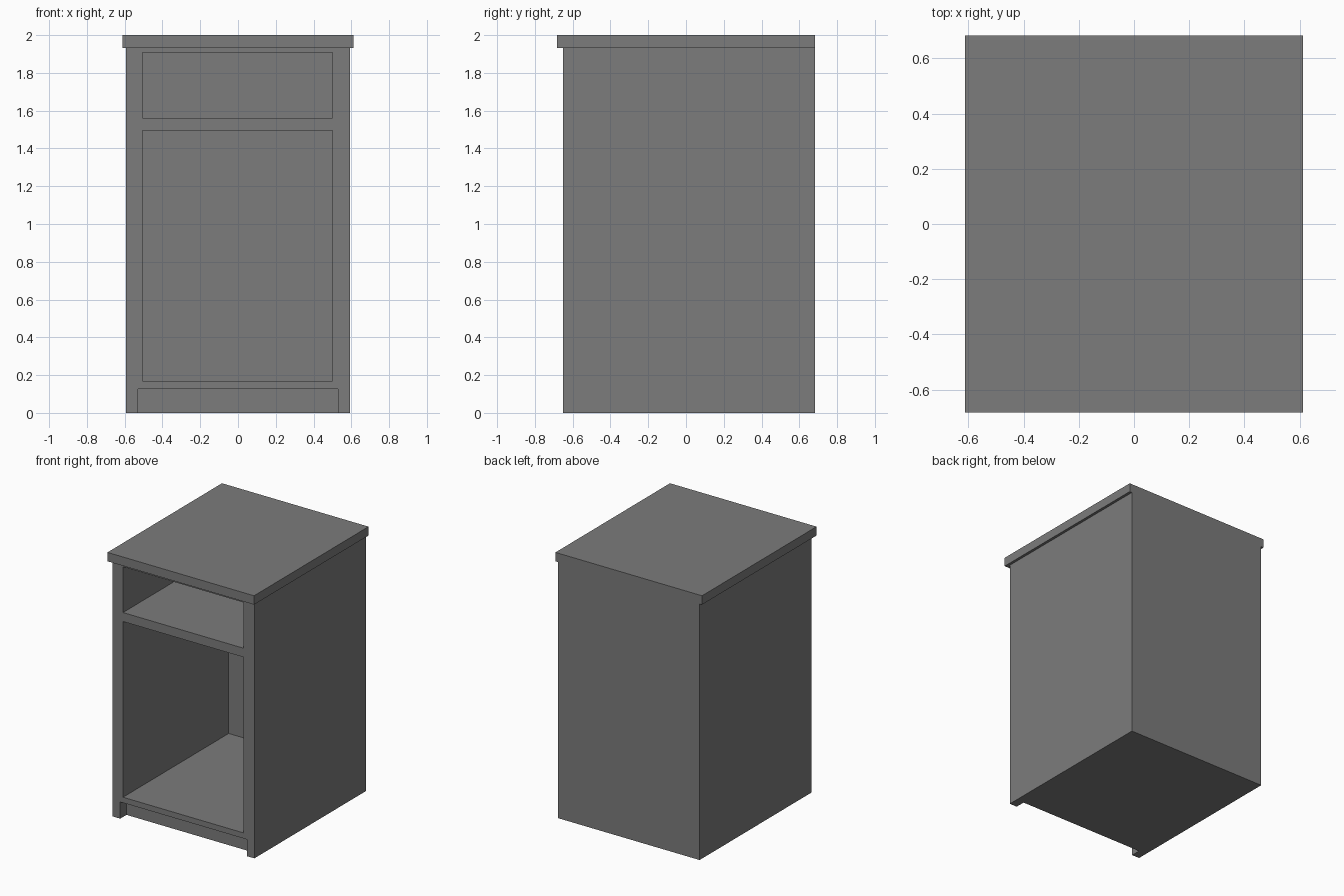
import bpy
from mathutils import Vector

# Remove the default cube
default = bpy.data.objects.get("Cube")
if default:
    bpy.data.objects.remove(default, do_unlink=True)

# Single grey finish
grey = bpy.data.materials.new("grey_paint")
grey.use_nodes = True
colour = (0.2, 0.2, 0.2, 1)
grey.diffuse_color = colour
grey.node_tree.nodes["Principled BSDF"].inputs["Base Color"].default_value = colour


def box(name, low, high):
    """Box spanning two opposite corners."""
    low, high = Vector(low), Vector(high)
    bpy.ops.mesh.primitive_cube_add(size=1, location=(low + high) / 2)
    obj = bpy.context.object
    obj.name = name
    obj.scale = high - low
    bpy.ops.object.transform_apply(location=False, rotation=False, scale=True)
    obj.data.materials.append(grey)
    return obj


def carve(target, name, low, high):
    """Cut a box-shaped recess out of the target."""
    cutter = box(name, low, high)
    cutter.hide_render = True
    mod = target.modifiers.new(name, "BOOLEAN")
    mod.operation = "DIFFERENCE"
    mod.solver = "EXACT"
    mod.object = cutter
    bpy.context.view_layer.objects.active = target
    bpy.ops.object.modifier_apply(modifier=mod.name)
    bpy.data.objects.remove(cutter, do_unlink=True)


FRONT, BACK = -0.65, 0.683
TOP_BASE = 1.933
OUTSIDE = FRONT - 0.1      # cutters start in front of the cabinet
INNER_BACK = 0.61

# Cabinet body
body = box("cabinet_body", (-0.592, FRONT, 0), (0.592, BACK, TOP_BASE))

# Drawer bay and main compartment
for name, bottom, top in (("drawer_bay", 1.562, 1.907),
                          ("main_compartment", 0.168, 1.494)):
    carve(body, name, (-0.505, OUTSIDE, bottom), (0.5, INNER_BACK, top))

# Toe kick, open to the ground
carve(body, "toe_kick", (-0.529, OUTSIDE, -0.1), (0.529, FRONT + 0.075, 0.126))

# Worktop overhanging the front and sides
box("worktop", (-0.612, -BACK, TOP_BASE), (0.612, BACK, 2))
